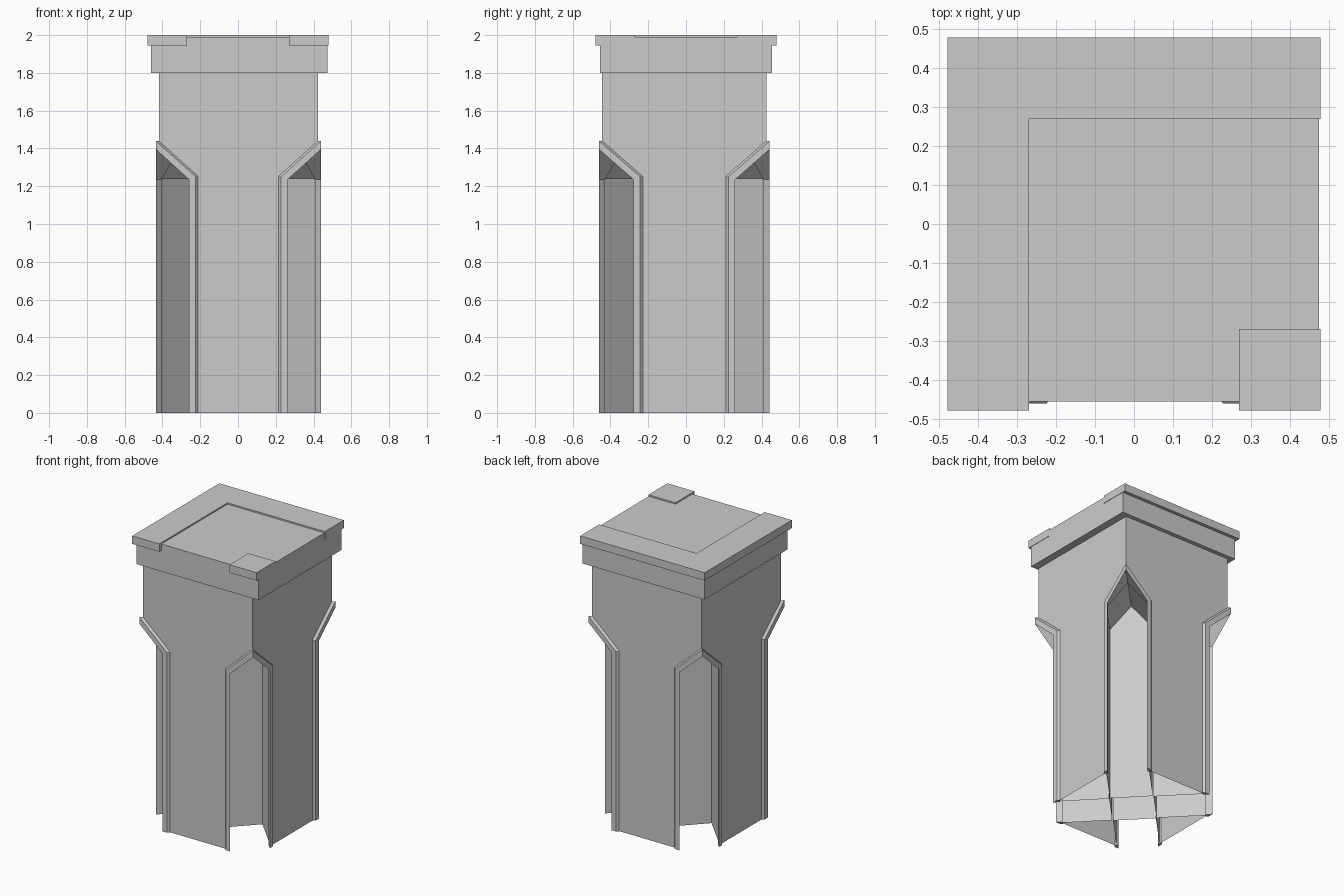
import bpy, bmesh, math
from mathutils import Matrix

cube = bpy.data.objects.get("Cube")
if cube:
    bpy.data.objects.remove(cube, do_unlink=True)

grey = bpy.data.materials.new("plain_grey")
grey.use_nodes = True
COLOUR = (0.6, 0.6, 0.6, 1)
grey.diffuse_color = COLOUR
grey.node_tree.nodes["Principled BSDF"].inputs["Base Color"].default_value = COLOUR

# The plan is slightly deeper than wide and sits a little forward
PLACE = Matrix.Translation((0.002, -0.009, 0)) @ Matrix.Diagonal((1, 1.033, 1, 1))
HALF = 0.421


def add_object(name, bm):
    bmesh.ops.recalc_face_normals(bm, faces=bm.faces)
    mesh = bpy.data.meshes.new(name)
    bm.to_mesh(mesh)
    bm.free()
    mesh.materials.append(grey)
    obj = bpy.data.objects.new(name, mesh)
    bpy.context.scene.collection.objects.link(obj)
    return obj


def box(name, x0, x1, y0, y1, z0, z1):
    bm = bmesh.new()
    bmesh.ops.create_cube(bm, size=1)
    for v in bm.verts:
        v.co = (x0 if v.co.x < 0 else x1,
                y0 if v.co.y < 0 else y1,
                z0 if v.co.z < 0 else z1)
    return add_object(name, bm)


def gable_prism(name, angle, half_width, eave, apex, bottom, start, end):
    """Pointed doorway profile pushed outward along a diagonal."""
    profile = [(-half_width, bottom), (half_width, bottom),
               (half_width, eave), (0, apex), (-half_width, eave)]
    bm = bmesh.new()
    face = bm.faces.new([bm.verts.new((start, u, z)) for u, z in profile])
    new = bmesh.ops.extrude_face_region(bm, geom=[face])["geom"]
    moved = [g for g in new if isinstance(g, bmesh.types.BMVert)]
    bmesh.ops.translate(bm, verts=moved, vec=(end - start, 0, 0))
    if face.is_valid and not any(len(e.link_faces) == 2 for e in face.edges):
        bm.faces.new(list(face.verts))
    bmesh.ops.rotate(bm, verts=bm.verts, matrix=Matrix.Rotation(angle, 3, 'Z'))
    return add_object(name, bm)


def cut(obj, cutter, operation):
    mod = obj.modifiers.new("cut", 'BOOLEAN')
    mod.operation, mod.solver, mod.object = operation, 'EXACT', cutter
    bpy.context.view_layer.update()
    graph = bpy.context.evaluated_depsgraph_get()
    mesh = bpy.data.meshes.new_from_object(obj.evaluated_get(graph))
    obj.modifiers.clear()
    obj.data = mesh
    bpy.data.objects.remove(cutter, do_unlink=True)


ANGLES = [math.radians(45 + 90 * i) for i in range(4)]
CORNERS = ["back_left", "back_right", "front_right", "front_left"]

# Hollow shaft with a pointed niche in each corner
shaft = box("shaft", -HALF, HALF, -HALF, HALF, 0, 1.8)
for a in ANGLES:
    cut(shaft, gable_prism("niche_cutter", a, 0.135, 1.24, 1.405, -0.2, 0.14, 0.9), 'DIFFERENCE')
bm = bmesh.new()
bm.from_mesh(shaft.data)
floor = [f for f in bm.faces if all(v.co.z < 0.001 for v in f.verts)]
bmesh.ops.delete(bm, geom=floor, context='FACES_ONLY')
bm.to_mesh(shaft.data)
bm.free()
shaft.data.transform(PLACE)

# Raised frames round the niches
OUT = HALF + 0.016
for a, corner in zip(ANGLES, CORNERS):
    frame = gable_prism(corner + "_niche_frame", a, 0.149, 1.25, 1.44, 0, 0.45, 0.9)
    cut(frame, box("frame_limit", -OUT, OUT, -OUT, OUT, -0.5, 1.9), 'INTERSECT')
    cut(frame, gable_prism("frame_cutter", a, 0.125, 1.235, 1.395, -0.2, 0.3, 1.0), 'DIFFERENCE')
    frame.data.transform(PLACE)

# Capital: a band, flush with the lip on one side only
box("cap_band", -0.46, 0.475, -0.455, 0.455, 1.8, 1.99)

# Raised lip along two sides, and one corner tile
E, I, LOW = 0.478, 0.27, 1.945
box("cap_lip_side", -E, -I, -E, E, LOW, 2.0)
box("cap_lip_back", -I, E, I, E, LOW, 2.0)
box("cap_corner_tile", I, E, -E, -I, LOW, 2.0)
